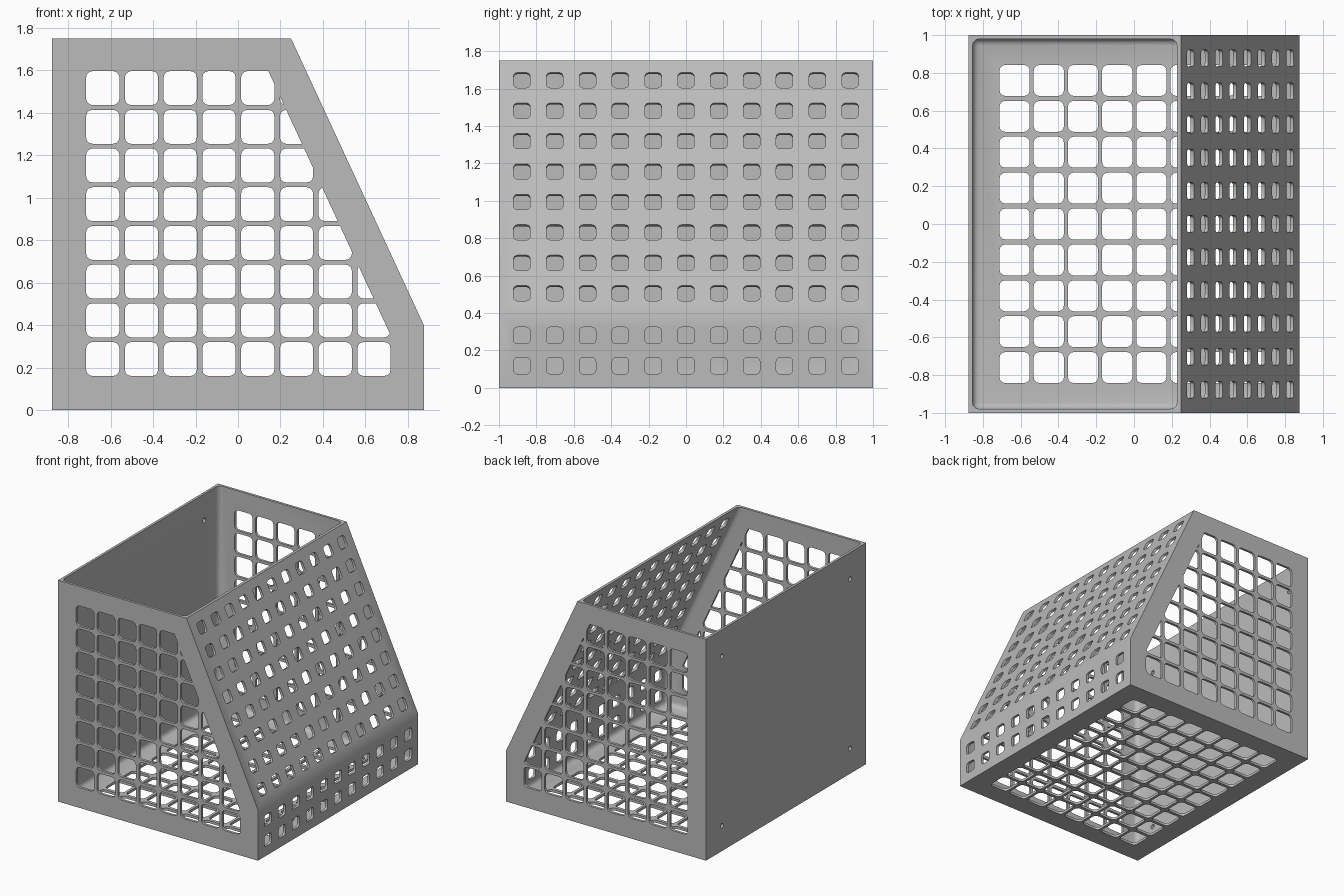
import bpy, bmesh, math
from mathutils import Vector, Matrix

if "Cube" in bpy.data.objects:
    bpy.data.objects.remove(bpy.data.objects["Cube"])

W, D, H = 0.875, 1.0, 1.75      # half width, half depth, height
WALL = 0.02
LIP, TOPX = 0.4, 0.25           # height of upright front lip, x where the slope meets the rim
SLOPE = (W - TOPX) / (H - LIP)

grey = bpy.data.materials.new("grey plastic")
grey.diffuse_color = (0.5, 0.5, 0.5, 1)
grey.use_nodes = True
grey.node_tree.nodes["Principled BSDF"].inputs["Base Color"].default_value = grey.diffuse_color


def rounded_rect(cx, cy, w, h, r, n=3):
    """Outline of a rectangle with rounded corners, counter-clockwise."""
    pts = []
    for k, (sx, sy) in enumerate([(1, 1), (-1, 1), (-1, -1), (1, -1)]):
        for i in range(n + 1):
            a = math.pi / 2 * (k + i / n)
            pts.append((cx + sx * (w / 2 - r) + r * math.cos(a),
                        cy + sy * (h / 2 - r) + r * math.sin(a)))
    return pts


def clip(pts, side):
    """Keep the part of a convex outline where side(p) <= 0."""
    out = []
    for p, q in zip(pts, pts[1:] + pts[:1]):
        a, b = side(p), side(q)
        if a <= 0:
            out.append(p)
        if a * b < 0:
            t = a / (a - b)
            out.append((p[0] + t * (q[0] - p[0]), p[1] + t * (q[1] - p[1])))
    return out


def prisms(name, outlines, frame, lo, hi):
    """Extrude 2D outlines from lo to hi along the third axis of frame."""
    bm = bmesh.new()
    for pts in outlines:
        a = [bm.verts.new(frame @ Vector((u, v, lo))) for u, v in pts]
        b = [bm.verts.new(frame @ Vector((u, v, hi))) for u, v in pts]
        bm.faces.new(a[::-1])
        bm.faces.new(b)
        for i in range(len(pts)):
            j = (i + 1) % len(pts)
            bm.faces.new((a[i], a[j], b[j], b[i]))
    bmesh.ops.recalc_face_normals(bm, faces=bm.faces[:])
    me = bpy.data.meshes.new(name)
    bm.to_mesh(me)
    bm.free()
    me.materials.append(grey)
    ob = bpy.data.objects.new(name, me)
    bpy.context.collection.objects.link(ob)
    return ob


def apply(ob, mod):
    bpy.context.view_layer.objects.active = ob
    bpy.ops.object.modifier_apply(modifier=mod.name)


def cut(ob, cutter):
    mod = ob.modifiers.new("cut", 'BOOLEAN')
    mod.operation, mod.solver, mod.object = 'DIFFERENCE', 'EXACT', cutter
    apply(ob, mod)
    bpy.data.objects.remove(cutter)


def frame(u, v, w, origin=(0, 0, 0)):
    m = Matrix((u, v, w)).transposed().to_4x4()
    m.translation = origin
    return m


X, Y, Z = Vector((1, 0, 0)), Vector((0, 1, 0)), Vector((0, 0, 1))
side_frame, floor_frame, wall_frame = frame(X, Z, Y), frame(X, Y, Z), frame(Y, Z, X)

# Outer body: sloped box profile
bin_body = prisms("storage_bin", [[(-W, 0), (W, 0), (W, LIP), (TOPX, H), (-W, H)]],
                  side_frame, -D, D)

# Open cavity with soft inside corners
sx = WALL * math.hypot(1, SLOPE)          # horizontal thickness of the slope
top = H + 0.3
cavity = prisms("cavity_cutter", [[
    (-W + WALL, WALL), (W - WALL, WALL),
    (W - WALL, LIP - (sx - WALL) / SLOPE),
    (TOPX - sx - SLOPE * (top - H), top), (-W + WALL, top)]],
    side_frame, -D + WALL, D - WALL)
bev = cavity.modifiers.new("soft corners", 'BEVEL')
bev.width, bev.segments, bev.limit_method = 0.035, 3, 'ANGLE'
bev.angle_limit = math.radians(40)
apply(cavity, bev)
cut(bin_body, cavity)

# Side windows, trimmed parallel to the slope
beyond = lambda p: p[0] - (0.715 - SLOPE * (p[1] - 0.36))
cells = [clip(rounded_rect(-0.637 + 0.1825 * i, 0.24 + 0.1823 * j, 0.157, 0.16, 0.03), beyond)
         for i in range(8) for j in range(8)]
cells = [c for c in cells if len(c) > 2]
cut(bin_body, prisms("side_cutter", cells, side_frame, -D - 0.1, D + 0.1))

# Floor windows
cells = [rounded_rect(-0.632 + 0.181 * i, 0.19 * j, 0.16, 0.164, 0.03)
         for i in range(8) for j in range(-4, 5)]
cut(bin_body, prisms("floor_cutter", cells, floor_frame, -0.1, 0.1))

# Small holes in the upright lip
cells = [rounded_rect(0.1755 * i, z, 0.088, 0.088, 0.02)
         for i in range(-5, 6) for z in (0.118, 0.28)]
cut(bin_body, prisms("lip_cutter", cells, wall_frame, W - 0.06, W + 0.06))

# Small holes in the sloped panel
up = Vector((-SLOPE, 0, 1)).normalized()
slope_frame = frame(Y, up, Y.cross(up), (W, 0, LIP))
stretch = math.hypot(1, SLOPE)
cells = [rounded_rect(0.1755 * i, (0.106 + 0.1627 * j) * stretch, 0.088, 0.09, 0.02)
         for i in range(-5, 6) for j in range(8)]
cut(bin_body, prisms("slope_cutter", cells, slope_frame, -0.06, 0.06))

# Screw holes in the solid wall
cells = [rounded_rect(y, z, 0.036, 0.036, 0.0179, 4) for y in (-0.8, 0.8) for z in (0.2, 1.54)]
cut(bin_body, prisms("screw_cutter", cells, wall_frame, -W - 0.06, -W + 0.06))

bin_body.select_set(True)
bpy.context.view_layer.objects.active = bin_body
bpy.ops.object.shade_smooth_by_angle(angle=math.radians(35))
